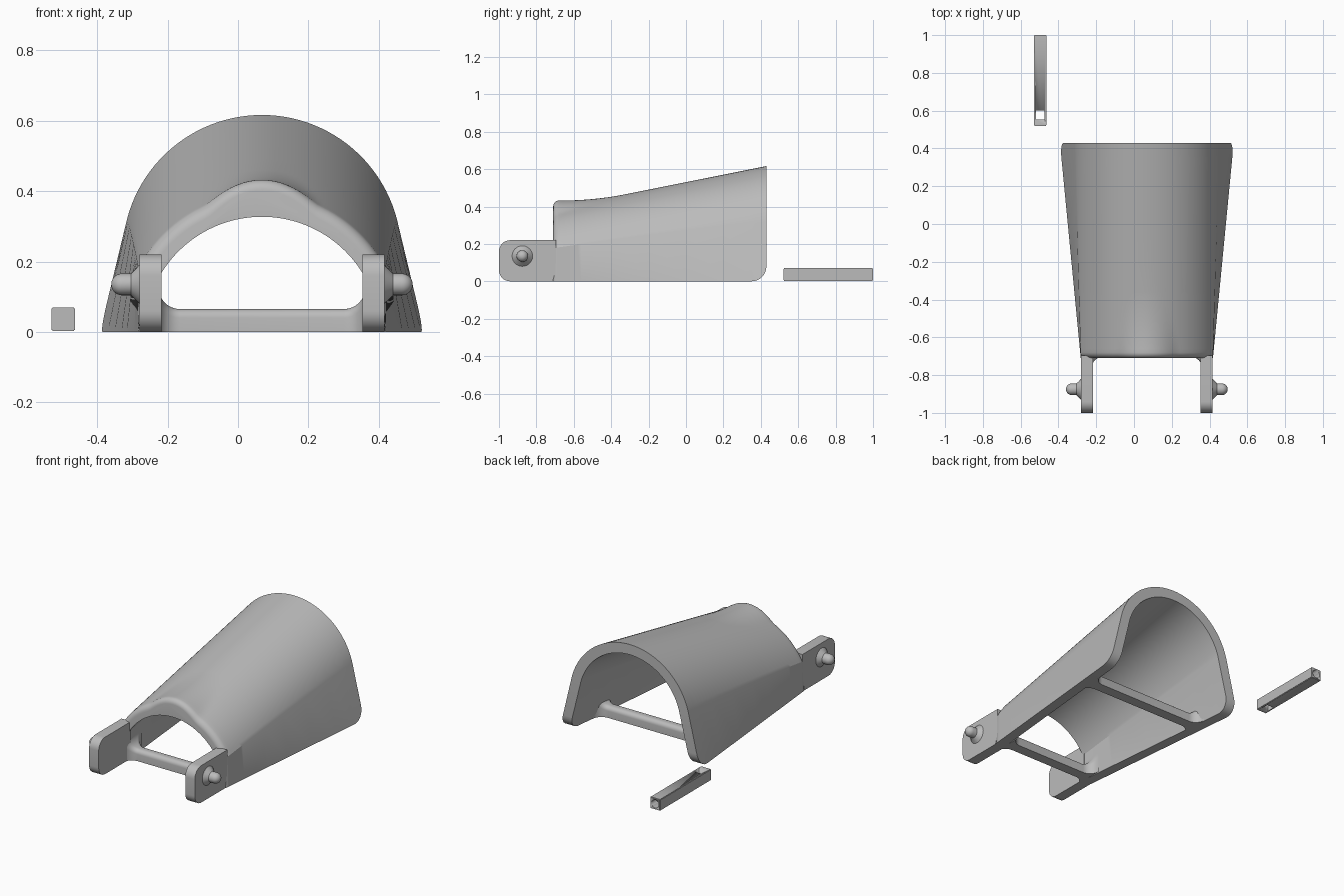
import bpy, bmesh, math
from mathutils import Matrix

cube = bpy.data.objects.get("Cube")
if cube:
    bpy.data.objects.remove(cube, do_unlink=True)

CX = 0.068                      # centre line of the cover
FRONT, BACK = -0.71, 0.43
R, WALL = 0.396, 0.061

grey = bpy.data.materials.new("light_grey")
grey.use_nodes = True
colour = (0.5, 0.5, 0.5, 1)
grey.diffuse_color = colour
grey.node_tree.nodes["Principled BSDF"].inputs["Base Color"].default_value = colour


def finish(name, bm, angle=25):
    bmesh.ops.remove_doubles(bm, verts=bm.verts, dist=1e-5)
    bmesh.ops.recalc_face_normals(bm, faces=bm.faces)
    mesh = bpy.data.meshes.new(name)
    bm.to_mesh(mesh)
    bm.free()
    mesh.materials.append(grey)
    obj = bpy.data.objects.new(name, mesh)
    bpy.context.collection.objects.link(obj)
    bpy.ops.object.select_all(action='DESELECT')
    obj.select_set(True)
    bpy.context.view_layer.objects.active = obj
    bpy.ops.object.shade_smooth_by_angle(angle=math.radians(angle))
    return obj


def loft(name, rings):
    """Skin a list of closed rings and cap both ends."""
    bm = bmesh.new()
    loops = [[bm.verts.new(p) for p in ring] for ring in rings]
    n = len(loops[0])
    for a, b in zip(loops, loops[1:]):
        for i in range(n):
            j = (i + 1) % n
            bm.faces.new((a[i], a[j], b[j], b[i]))
    bm.faces.new(loops[0])
    bm.faces.new(loops[-1])
    return finish(name, bm)


def box(bm, x0, x1, y0, y1, z0, z1):
    mat = Matrix.Translation(((x0 + x1) / 2, (y0 + y1) / 2, (z0 + z1) / 2)) \
        @ Matrix.Diagonal((x1 - x0, y1 - y0, z1 - z0, 1))
    return bmesh.ops.create_cube(bm, size=1, matrix=mat)["verts"]


def fillet(d, r):
    """Drop of a quarter-round edge at distance d from its end."""
    return r - math.sqrt(max(0, r * r - (r - d) ** 2)) if d < r else 0


def mix(a, b, t):
    return a + (b - a) * t


# Arched cover: an arc on two straight walls, widening toward the back
def raised(x, z):
    """Blend the rounded lip at the front into the arch."""
    if abs(x) >= 0.18:
        return z
    lip = 0.252 + math.sqrt(0.18 ** 2 - x * x)
    k = 0.035
    h = max(k - abs(z - lip), 0) / k
    return max(z, lip) + h * h * k / 4


def cover_ring(y, steps=48):
    t = (y - FRONT) / (BACK - FRONT)
    cz = mix(-0.008, 0.22, t)
    rim = fillet(y - FRONT, 0.03)
    floor = fillet(BACK - y, 0.08)
    ring = []
    for inner in (False, True):
        off = WALL if inner else 0
        ex, foot = mix(0.35, 0.383, t) - off, mix(0.35, 0.46, t) - off
        end = math.asin(ex / (R - off))
        foot = mix(foot, ex, floor / (cz + (R - off) * math.cos(end)))
        part = [(-foot, floor)]
        for i in range(steps + 1):
            a = mix(-end, end, i / steps)
            x, z = (R - off) * math.sin(a), cz + (R - off) * math.cos(a)
            if not inner:
                z = raised(x, z)
                x, z = x - rim * math.sin(a), z - rim * math.cos(a)
            part.append((x, z))
        part.append((foot, floor))
        ring += reversed(part) if inner else part
    return [(CX + x, y, z) for x, z in ring]


stations = [FRONT + 0.03 * (1 - math.cos(i * math.pi / 12)) for i in range(7)]
stations += [-0.66 + 0.02 * i for i in range(16)]
stations += [-0.2, 0, 0.2]
stations += [BACK - 0.08 + 0.08 * math.sin(i * math.pi / 16) for i in range(9)]
loft("arched_cover", [cover_ring(y) for y in stations])


# Crossbars: flat below, round above, flaring into the walls
def crossbar(name, y, half_length):
    rings = []
    ends = [0.06 * (1 - math.cos(i * math.pi / 16)) for i in range(9)]
    xs = [-half_length + d for d in ends] + [half_length - d for d in reversed(ends)]
    for x in xs:
        flare = fillet(half_length - abs(x), 0.06)
        w, h, r = 0.032 + flare, 0.065 + flare, 0.025
        ring = [(-w, 0)]
        for i in range(7):
            a = i * math.pi / 12
            ring.append((-w + r - r * math.cos(a), h - r + r * math.sin(a)))
        ring += [(-p, q) for p, q in reversed(ring)]
        rings.append([(CX + x, y + p, q) for p, q in ring])
    loft(name, rings)


crossbar("front_crossbar", -0.672, 0.293)
crossbar("back_crossbar", 0.15, 0.378)

# Arms with rounded front corners, each with a ball-ended pin
for side, word in ((1, "left"), (-1, "right")):
    bm = bmesh.new()
    box(bm, *sorted((CX + side * 0.285, CX + side * 0.348)), -1, -0.695, 0, 0.22)
    corners = [e for e in bm.edges if all(v.co.y < -0.9 for v in e.verts)
               and abs(e.verts[0].co.x - e.verts[1].co.x) > 0.01]
    bmesh.ops.bevel(bm, geom=corners, offset=0.06, segments=8,
                    profile=0.5, affect='EDGES')
    finish(word + "_arm", bm)

    profile = [(0.34, 0.055)]
    for i in range(6):
        a = i * math.pi / 10
        profile.append((0.348 + 0.024 * math.sin(a), 0.031 + 0.024 * (1 - math.sin(a))))
    for i in range(8):
        a = i * math.pi / 16
        profile.append((0.397 + 0.031 * math.sin(a), 0.031 * math.cos(a)))
    loft(word + "_pin", [[(CX + side * x, -0.875 + r * math.cos(k * math.pi / 12),
                           0.135 + r * math.sin(k * math.pi / 12))
                          for k in range(24)] for x, r in profile])

# Loose square rod with a slot through it and a round socket in its back end
bm = bmesh.new()
box(bm, -0.53, -0.463, 0.52, 1, 0.003, 0.07)
bmesh.ops.bevel(bm, geom=bm.edges[:], offset=0.003, segments=2, affect='EDGES')
rod = finish("square_rod", bm)

bm = bmesh.new()
box(bm, -0.52, -0.473, 0.552, 0.6, -0.1, 0.2)
slot = finish("slot_cutter", bm)
bm = bmesh.new()
bmesh.ops.create_cone(bm, cap_ends=True, segments=24, radius1=0.024, radius2=0.024,
                      depth=0.3, matrix=Matrix.Translation((-0.4965, 1, 0.0365))
                      @ Matrix.Rotation(math.pi / 2, 4, 'X'))
socket = finish("socket_cutter", bm)
for cutter in (slot, socket):
    mod = rod.modifiers.new("cut", 'BOOLEAN')
    mod.operation = 'DIFFERENCE'
    mod.solver = 'EXACT'
    mod.object = cutter
    cutter.hide_render = True
    cutter.hide_set(True)
